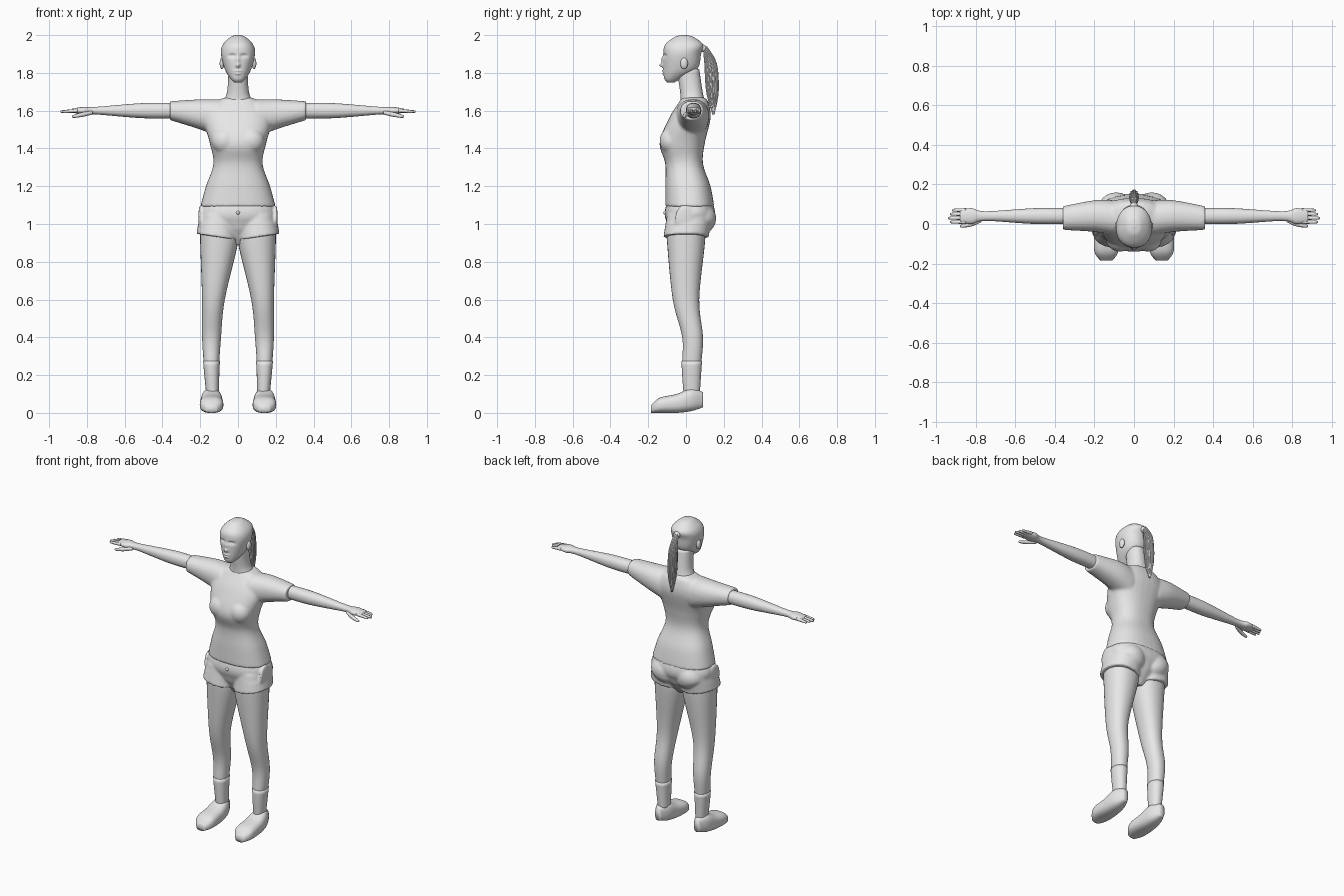
import bpy, bmesh, math
from mathutils import Matrix, Vector

if "Cube" in bpy.data.objects:
    bpy.data.objects.remove(bpy.data.objects["Cube"], do_unlink=True)

shade = (0.8, 0.8, 0.8, 1)
grey = bpy.data.materials.new("light grey")
grey.use_nodes = True
grey.diffuse_color = shade
grey.node_tree.nodes["Principled BSDF"].inputs["Base Color"].default_value = shade

BOTH = (1, -1)
MIDDLE = (1,)


def refine(rows, steps=6):
    """Smooth curve passing through every row of numbers."""
    rows = [Vector(row) for row in rows]
    last = len(rows) - 1
    curve = []
    for index in range(last):
        start, end = rows[index], rows[index + 1]
        leave = (end - rows[max(index - 1, 0)]) / 2
        arrive = (rows[min(index + 2, last)] - start) / 2
        for step in range(steps):
            t = step / steps
            ease = t * t * (3 - 2 * t)
            curve.append(start.lerp(end, ease) + leave * t * (1 - t) ** 2 - arrive * t * t * (1 - t))
    return curve + [rows[last]]


def round_rows(rows):
    """Repeat the radius, so that the section is a circle."""
    return [(*row, row[-1]) for row in rows]


def centred(rows):
    """Put the section on the middle plane of the body."""
    return [(place, 0, *rest) for place, *rest in rows]


def superellipse(angle, power):
    c, s = math.cos(angle), math.sin(angle)
    return (math.copysign(abs(c) ** (2 / power), c), math.copysign(abs(s) ** (2 / power), s))


def loft(bm, axis, rows, sides=MIDDLE, power=2.2, segments=32):
    """Rows: place along the axis, then centre and radius in the two other axes."""
    outline = [superellipse(math.tau * i / segments, power) for i in range(segments)]
    for side in sides:
        rings = []
        for place, u, v, u_radius, v_radius in rows:
            ring = []
            for c, s in outline:
                a, b = u + u_radius * c, v + v_radius * s
                x, y, z = {"X": (place, a, b), "Y": (a, place, b), "Z": (a, b, place)}[axis]
                ring.append(bm.verts.new((x * side, y, z)))
            rings.append(ring)
        for low, high in zip(rings, rings[1:]):
            for i in range(segments):
                bm.faces.new((low[i - 1], low[i], high[i], high[i - 1]))
        bm.faces.new(rings[0])
        bm.faces.new(rings[-1])


def ball(bm, place, size, sides=MIDDLE):
    for side in sides:
        matrix = Matrix.Translation(place) @ Matrix.Diagonal((*size, 1))
        matrix = Matrix.Diagonal((side, 1, 1, 1)) @ matrix
        bmesh.ops.create_uvsphere(bm, u_segments=24, v_segments=16, radius=1, matrix=matrix)


def finish(name, bm, voxel=None):
    """Make the object; a voxel size fuses its overlapping shapes."""
    bmesh.ops.recalc_face_normals(bm, faces=bm.faces)
    mesh = bpy.data.meshes.new(name)
    bm.to_mesh(mesh)
    bm.free()
    mesh.materials.append(grey)
    mesh.shade_smooth()
    part = bpy.data.objects.new(name, mesh)
    bpy.context.scene.collection.objects.link(part)
    if voxel:
        fuse = part.modifiers.new("fuse", "REMESH")
        fuse.mode = "VOXEL"
        fuse.voxel_size = voxel
        fuse.use_smooth_shade = True
        soften = part.modifiers.new("soften", "SMOOTH")
        soften.iterations = 5


# Shirt: torso, bust and short sleeves fused together
bm = bmesh.new()
torso = [(1.09, .02, .2, .13), (1.2, .01, .17, .12), (1.32, -.01, .13, .1), (1.43, -.02, .15, .12),
         (1.56, .02, .18, .11), (1.64, .04, .13, .08), (1.67, .04, .07, .06)]
loft(bm, "Z", refine(centred(torso)), power=2.4)
ball(bm, (.07, -.08, 1.44), (.07, .06, .07), BOTH)
sleeve = [(.1, .03, 1.56, .09, .1), (.2, .04, 1.58, .08, .08), (.36, .03, 1.6, .06, .05)]
loft(bm, "X", refine(sleeve), BOTH)
finish("shirt", bm, voxel=.008)

# Shorts: hips, seat, side pockets and two leg openings with slanted hems
bm = bmesh.new()
hips = [(1.12, .02, .18, .12), (1.03, .02, .2, .13), (.9, .01, .06, .05)]
loft(bm, "Z", refine(centred(hips)), power=2.4)
ball(bm, (.09, .08, 1.03), (.09, .08, .08), BOTH)
ball(bm, (.2, -.01, 1.03), (.01, .05, .07), BOTH)
leg_opening = [(1.05, .1, .02, .1, .12), (.93, .11, 0, .11, .12)]
loft(bm, "Z", refine(leg_opening), BOTH)
for vert in bm.verts:
    if vert.co.z < 1:
        vert.co.z += (abs(vert.co.x) - .1) * .15
finish("shorts", bm, voxel=.007)

bm = bmesh.new()
ball(bm, (0, -.11, 1.06), (.01, .01, .01))
finish("shorts_button", bm)

# Legs, and ankle socks that follow them
leg = refine([(.1, .135, .03, .03, .04), (.25, .14, .03, .04, .05), (.4, .14, .035, .05, .055),
              (.6, .13, 0, .06, .07), (.9, .1, 0, .1, .1), (1, .1, 0, .1, .1)])
bm = bmesh.new()
loft(bm, "Z", leg, BOTH)
finish("legs", bm)

bm = bmesh.new()
padding = Vector((0, 0, 0, .003, .003))
loft(bm, "Z", [ring + padding for ring in leg if ring[0] < .28], BOTH)
finish("socks", bm)

# Shoes
bm = bmesh.new()
shoe = [(-.185, .14, .02, .03, .02), (-.14, .14, .04, .06, .04), (-.05, .14, .05, .06, .05),
        (.03, .14, .07, .05, .06), (.09, .14, .07, .02, .04)]
loft(bm, "Y", refine(shoe), BOTH, power=2.6)
finish("shoes", bm)

# Arms with palms
bm = bmesh.new()
arm = [(.3, .04, 1.6, .04, .04), (.5, .04, 1.6, .04, .04), (.75, .04, 1.6, .024, .02),
       (.82, .04, 1.6, .04, .02), (.88, .04, 1.6, .03, .01)]
loft(bm, "X", refine(arm), BOTH)
finish("arms", bm)

# Fingers, the second one longest, and thumbs
bm = bmesh.new()
for number in range(4):
    y = .01 + number * .02
    tip = .94 - abs(number - 1) * .01
    finger = [(.85, y, 1.6, .01), (tip - .01, y, 1.595, .007), (tip, y, 1.595, .002)]
    loft(bm, "X", refine(round_rows(finger)), BOTH, segments=12)
thumb = [(.77, .02, 1.59, .01), (.82, 0, 1.58, .012), (.87, -.01, 1.57, .008), (.88, -.01, 1.57, .002)]
loft(bm, "X", refine(round_rows(thumb)), BOTH, segments=12)
finish("fingers", bm)

# Neck
bm = bmesh.new()
neck = [(1.62, .04, .1, .07), (1.69, .03, .06, .06), (1.82, .01, .05, .06)]
loft(bm, "Z", refine(centred(neck)))
finish("neck", bm)

# Head with a modelled face
bm = bmesh.new()
skull = [(1.75, -.08, .02, .02), (1.77, -.07, .04, .045), (1.82, -.03, .07, .09), (1.9, -.02, .09, .1),
         (1.95, -.01, .08, .1), (1.99, -.01, .04, .05), (2, -.01, .01, .01)]
loft(bm, "Z", refine(centred(skull), steps=14), segments=96)
features = {  # side place, height, width, tallness, push along y
    "nose_tip": (0, 1.84, .01, .01, -.02),
    "nose_bridge": (0, 1.87, .01, .02, -.01),
    "eye_socket": (.03, 1.89, .02, .01, .012),
    "eyeball": (.03, 1.885, .01, .005, -.005),
    "upper_lip": (0, 1.81, .02, .005, -.007),
    "lower_lip": (0, 1.795, .015, .005, -.008),
}
for vert in bm.verts:
    x, y, z = vert.co
    if y < -.03:
        for side, height, width, tallness, push in features.values():
            distance = ((abs(x) - side) / width) ** 2 + ((z - height) / tallness) ** 2
            vert.co.y += push * math.exp(-distance)
finish("head", bm)

# Ears
bm = bmesh.new()
ball(bm, (.085, -.01, 1.85), (.012, .02, .03), BOTH)
finish("ears", bm)

# Ponytail: a core wrapped in strands, and a hair tie
tail = refine(centred([(1.58, .145, .005, .005), (1.7, .14, .02, .03), (1.85, .13, .02, .03), (1.94, .1, .01, .01)]))
bm = bmesh.new()
loft(bm, "Z", tail)
strands = 14
for number in range(strands):
    c, s = superellipse(math.tau * number / strands, 2)
    strand = [(z, x + wide * c, y + deep * s, wide / 5) for z, x, y, wide, deep in tail]
    loft(bm, "Z", round_rows(strand), segments=8)
finish("ponytail", bm)

bm = bmesh.new()
ball(bm, (0, .09, 1.93), (.02, .02, .02))
finish("hair_tie", bm)
